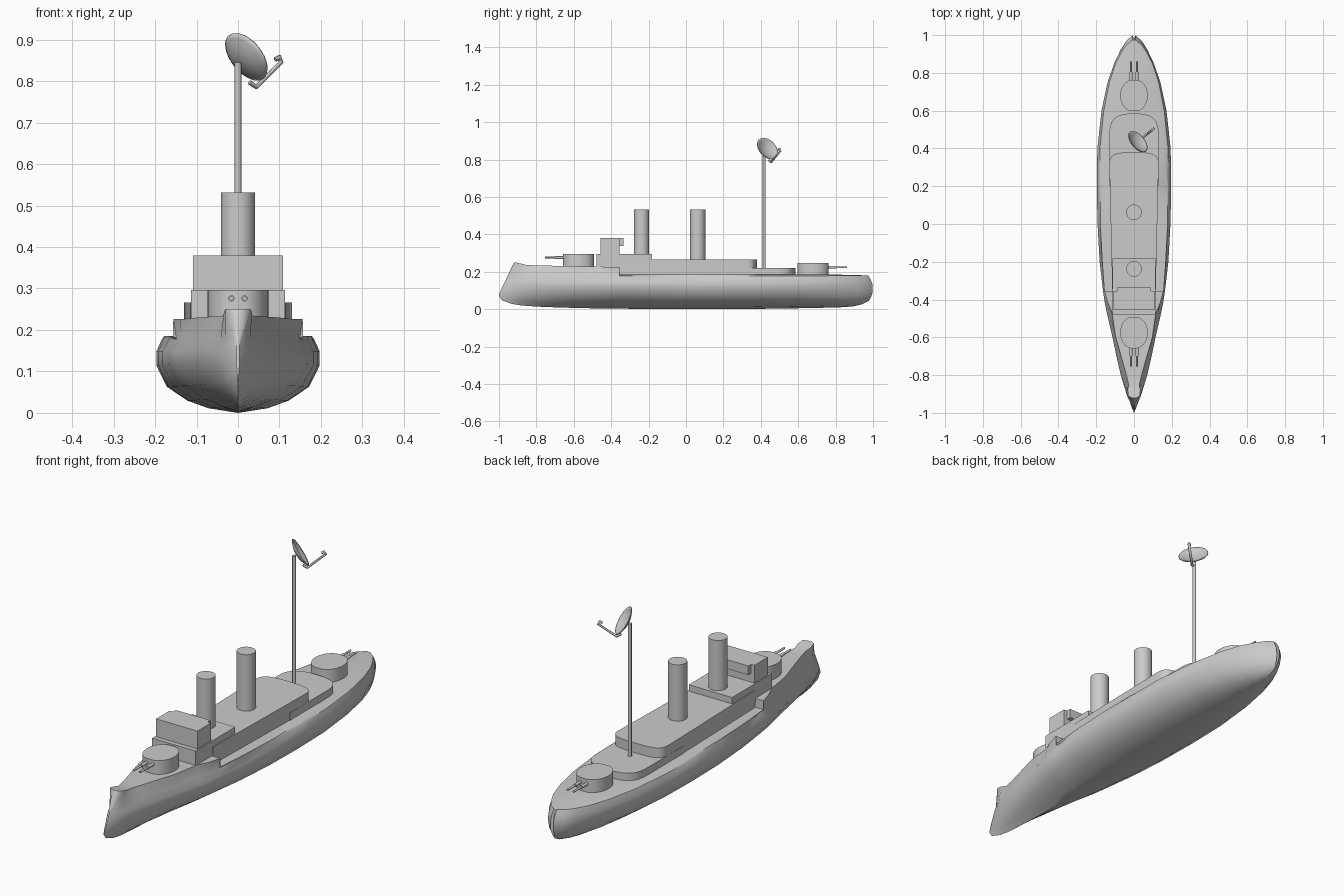
import bpy, bmesh, math
from mathutils import Vector

if "Cube" in bpy.data.objects:
    bpy.data.objects.remove(bpy.data.objects["Cube"])


def finish(name, bm, smooth=True, angle=35):
    bmesh.ops.recalc_face_normals(bm, faces=bm.faces[:])
    me = bpy.data.meshes.new(name)
    bm.to_mesh(me)
    bm.free()
    ob = bpy.data.objects.new(name, me)
    bpy.context.collection.objects.link(ob)
    if smooth:
        bpy.ops.object.select_all(action='DESELECT')
        ob.select_set(True)
        bpy.context.view_layer.objects.active = ob
        bpy.ops.object.shade_smooth_by_angle(angle=math.radians(angle))
    return ob


def loft(name, rings, angle=35):
    bm = bmesh.new()
    vs = [[bm.verts.new(p) for p in r] for r in rings]
    n = len(vs[0])
    for a, b in zip(vs, vs[1:]):
        for i in range(n):
            j = (i + 1) % n
            bm.faces.new((a[i], a[j], b[j], b[i]))
    bm.faces.new(vs[0])
    bm.faces.new(vs[-1][::-1])
    return finish(name, bm, True, angle)


def prism(name, half, z0, z1):
    """Extrude an outline given by its right half (x, y), mirrored on x."""
    out = half + [(-x, y) for x, y in reversed(half) if x > 1e-5]
    return loft(name, [[(x, y, z) for x, y in out] for z in (z0, z1)], 30)


def cylinder(name, a, b, r, seg=32):
    a, b = Vector(a), Vector(b)
    rot = (b - a).to_track_quat('Z', 'Y')
    ring = [rot @ Vector((r * math.cos(t), r * math.sin(t), 0))
            for t in (2 * math.pi * i / seg for i in range(seg))]
    return loft(name, [[p + v for v in ring] for p in (a, b)], 50)


def rounded_end(w_front, w, y0, y_corner, y1, power):
    """Half outline: straight side, superelliptic after end."""
    pts = [(w_front, y0)]
    for i in range(11):
        t = math.pi / 2 * i / 10
        pts.append((w * max(0, math.cos(t)) ** power if i < 10 else 0,
                    y_corner + (y1 - y_corner) * math.sin(t) ** power))
    return pts


# Hull stations: y, keel z, half beam, deck half width, deck z
stations = [
    (-1.0, .07, .004, .012, .25), (-.985, .048, .012, .03, .25),
    (-.93, .028, .034, .034, .243), (-.88, .02, .048, .028, .236),
    (-.80, .014, .070, .040, .234), (-.70, .010, .093, .068, .232),
    (-.60, .007, .114, .097, .230), (-.47, .004, .144, .116, .228),
    (-.42, .003, .154, .138, .226), (-.355, .003, .164, .156, .226),
    (-.354, .003, .164, .157, .185), (-.20, .001, .182, .168, .185),
    (0, 0, .193, .178, .185), (.20, 0, .197, .178, .185),
    (.40, .002, .194, .158, .185), (.60, .005, .172, .134, .185),
    (.75, .008, .140, .106, .185), (.85, .011, .105, .078, .184),
    (.92, .016, .072, .050, .183), (.97, .026, .042, .022, .181),
    (1.0, .045, .008, .006, .178)]
section = [(0, 0), (.36, .06), (.62, .16), (.87, .34), (1, .62), (1, .8), (.93, .965)]
rings = []
for y, k, b, d, dz in stations:
    half = [(b * fx ** (1 + max(0, -y)), k + (.185 - k) * fz) for fx, fz in section]
    half.append((d, dz))
    bow, stern = max(0, (-y - .8) / .2), max(0, (y - .85) / .15)
    ring = []
    for x, z in half:
        yy = y + .08 * bow * max(0, (z - .08) / .17) - .03 * stern * ((z - .11) / .075) ** 2
        ring.append((x, yy, z))
    rings.append(ring + [(-x, yy, z) for x, yy, z in reversed(ring[1:])])
loft("hull", rings, 40)

# Deckhouses
prism("aft_platform", rounded_end(.13, .13, .2, .47, .585, .7), .175, .22)
prism("main_deckhouse", rounded_end(.115, .13, -.35, .31, .38, .6), .175, .266)
prism("forward_deckhouse", [(.113, -.478), (.113, -.182)], .18, .296)
prism("bridge", [(.108, -.456), (.108, -.356)], .29, .38)
prism("bridge_overhang", [(.09, -.36), (.09, -.335)], .337, .38)

# Funnels
for name, y, z in (("front_funnel", -.238, .29), ("rear_funnel", .062, .26)):
    cylinder(name, (0, y, z), (0, y, .532), .041)


# Gun turrets with paired barrels; s is the firing direction along y
def turret(prefix, y, s, z0, z1, zg):
    half = []
    for i in range(21):
        t = -math.pi / 2 + math.pi * i / 20
        half.append((max(0, .073 * math.cos(t)) ** .9 * .073 ** .1 if 0 < i < 20 else 0,
                     y + max(-.083, min(.083, .085 * math.sin(t)))))
    prism(prefix + "_turret", half, z0, z1)
    for x in (-.016, .016):
        cylinder(prefix + "_gun_sleeve", (x, y + s * .05, zg), (x, y + s * .125, zg), .0075, 12)
        cylinder(prefix + "_gun_barrel", (x, y + s * .12, zg), (x, y + s * .18, zg), .005, 12)


turret("forward", -.575, -1, .215, .296, .276)
turret("aft", .68, 1, .175, .246, .224)

# Mast
cylinder("mast", (0, .418, .2), (0, .418, .845), .008, 20)

# Dish: shallow bowl facing up and to the rear right
normal = Vector((.65, .55, .52)).normalized()
rot = normal.to_track_quat('Z', 'Y')
centre = Vector((.017, .433, .856))
bm = bmesh.new()
prev = None
for i in range(1, 8):
    r = .066 * i / 7
    z = .02 * ((i / 7) ** 2 - 1) + .006
    cur = [bm.verts.new(centre + rot @ Vector((r * math.cos(a), r * math.sin(a), z)))
           for a in (2 * math.pi * k / 32 for k in range(32))]
    if prev:
        for k in range(32):
            j = (k + 1) % 32
            bm.faces.new((prev[k], prev[j], cur[j], cur[k]))
    else:
        bm.faces.new(cur)
    prev = cur
dish = finish("dish", bm)
mod = dish.modifiers.new("thickness", 'SOLIDIFY')
mod.thickness = .004
mod.offset = 0

# Dish feed arm
cu = bpy.data.curves.new("dish_arm", 'CURVE')
cu.dimensions = '3D'
cu.bevel_depth = .006
cu.bevel_resolution = 1
cu.use_fill_caps = True
path = [(.028, .443, .797), (.044, .455, .786), (.104, .505, .846), (.1, .5, .858), (.09, .494, .852)]
sp = cu.splines.new('POLY')
sp.points.add(len(path) - 1)
for p, c in zip(sp.points, path):
    p.co = (*c, 1)
bpy.context.collection.objects.link(bpy.data.objects.new("dish_arm", cu))
